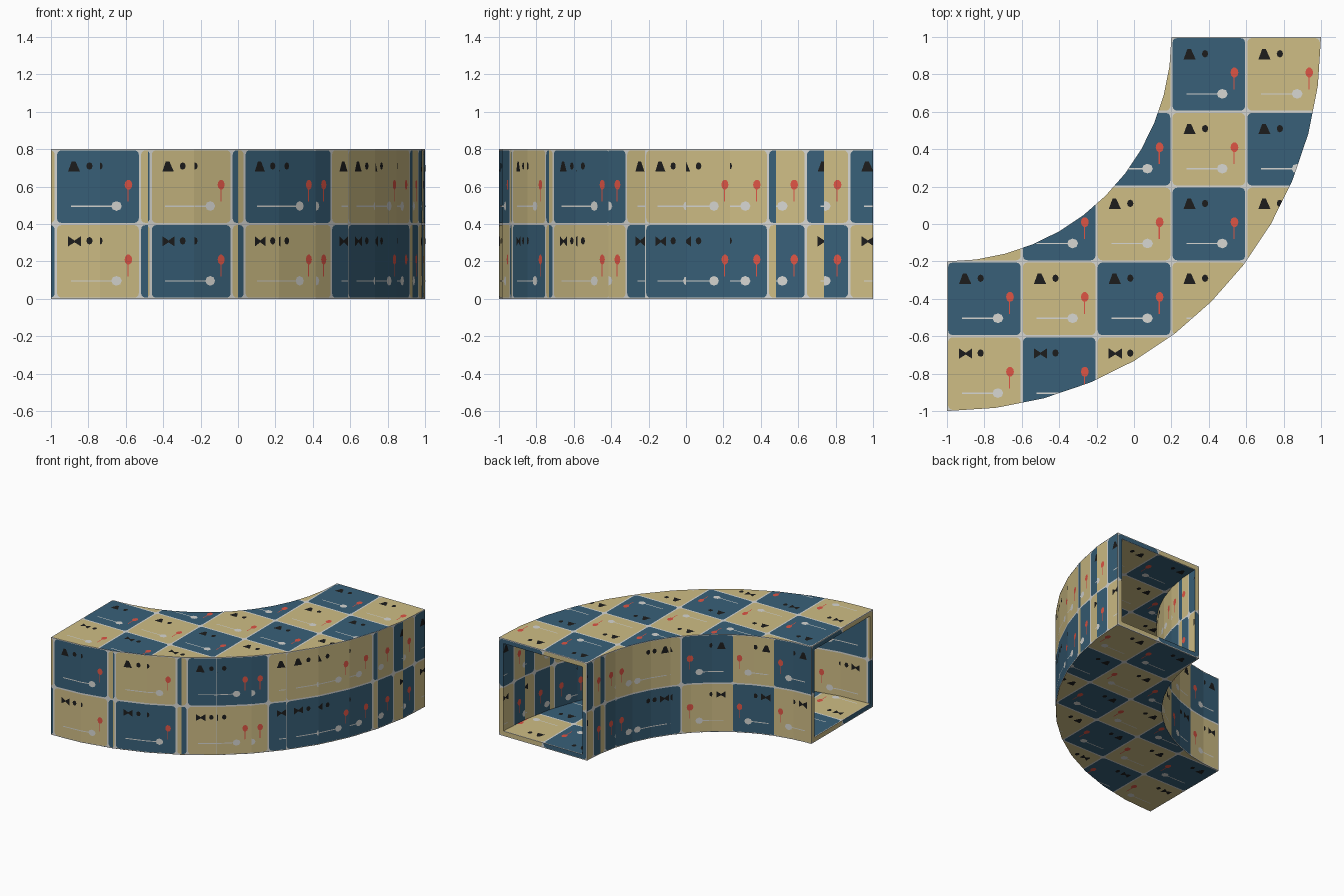
import bpy, bmesh, math
from mathutils import Vector

cube = bpy.data.objects.get("Cube")
if cube:
    bpy.data.objects.remove(cube, do_unlink=True)

# Main dimensions
SEGMENTS = 12
OUTER, INNER, HEIGHT, WALL = 2.0, 1.2, 0.8, 0.04
CENTRE = Vector((-1, 1, 0))
ORIGIN = Vector((-1, -0.6, 0.4))      # corner of the tile grid
CELL, GAP, ROUND = 0.4, 0.006, 0.024
X, Y, Z = Vector((1, 0, 0)), Vector((0, 1, 0)), Vector((0, 0, 1))


def material(name, colour):
    mat = bpy.data.materials.new(name)
    mat.use_nodes = True
    mat.diffuse_color = (*colour, 1)
    shader = mat.node_tree.nodes["Principled BSDF"]
    shader.inputs["Base Color"].default_value = (*colour, 1)
    shader.inputs["Roughness"].default_value = 0.8
    return mat


pale = material("pale grey", (0.68, 0.68, 0.65))
blue = material("slate blue", (0.04, 0.117, 0.19))
tan = material("sand", (0.62, 0.51, 0.235))
red = material("coral red", (0.74, 0.09, 0.06))
ink = material("ink black", (0.012, 0.012, 0.012))


# Flat shapes inside one tile, counter-clockwise
def ellipse(x, y, rx, ry, n=10):
    return [(x + rx * math.cos(math.tau * i / n), y + ry * math.sin(math.tau * i / n))
            for i in range(n)]


def rectangle(x0, y0, x1, y1):
    return [(x0, y0), (x1, y0), (x1, y1), (x0, y1)]


def rounded_tile():
    points = []
    near, far = GAP + ROUND, CELL - GAP - ROUND
    for k, (x, y) in enumerate(rectangle(near, near, far, far)):
        for s in range(4):
            a = math.pi + math.pi / 2 * (k + s / 3)
            points.append((x + ROUND * math.cos(a), y + ROUND * math.sin(a)))
    return points


TILE = rounded_tile()
PIN = [rectangle(0.332, 0.12, 0.338, 0.19), ellipse(0.337, 0.21, 0.021, 0.027)]
POINTER = [rectangle(0.08, 0.092, 0.25, 0.099), ellipse(0.272, 0.096, 0.029, 0.026, 8)]
# Abstract ink spots: a wedge, or a bow tie on the lower row, with a small dot
DOT = ellipse(0.18, 0.31, 0.017, 0.02, 8)
WEDGE = [[(0.065, 0.28), (0.13, 0.28), (0.105, 0.335), (0.085, 0.335)], DOT]
BOW_TIE = [[(0.065, 0.28), (0.1, 0.302), (0.1, 0.312), (0.065, 0.335)],
           [(0.1, 0.302), (0.135, 0.28), (0.135, 0.335), (0.1, 0.312)], DOT]


def area(poly):
    return sum(a[0] * b[1] - b[0] * a[1] for a, b in zip(poly, poly[1:] + poly[:1])) / 2


def clip(poly, window):
    """Trim a convex polygon to a convex counter-clockwise window."""
    for a, b in zip(window, window[1:] + window[:1]):
        def side(p):
            return (b[0] - a[0]) * (p[1] - a[1]) - (b[1] - a[1]) * (p[0] - a[0])
        kept = []
        for p, q in zip(poly, poly[1:] + poly[:1]):
            sp, sq = side(p), side(q)
            if sp >= 0:
                kept.append(p)
            if sp * sq < 0:
                f = sp / (sp - sq)
                kept.append((p[0] + f * (q[0] - p[0]), p[1] + f * (q[1] - p[1])))
        poly = kept
        if len(poly) < 3:
            return []
    return poly


names = {"duct_body": pale, "blue_tiles": blue, "sand_tiles": tan,
         "red_pins": red, "pale_pointers": pale, "ink_spots": ink}
meshes = {name: bmesh.new() for name in names}


def panel(quad, u_axis, v_axis, normal):
    """Add one flat wall piece with its tiles and markings."""
    body = meshes["duct_body"]
    body.faces.new([body.verts.new(p) for p in quad])
    window = [((p - ORIGIN).dot(u_axis), (p - ORIGIN).dot(v_axis)) for p in quad]
    if area(window) < 0:
        window.reverse()
    depth = (quad[0] - ORIGIN).dot(normal)
    flip = u_axis.cross(v_axis).dot(normal) < 0

    def plates(name, shapes, i, j, lift):
        for shape in shapes:
            poly = clip([(x + i * CELL, y + j * CELL) for x, y in shape], window)
            if len(poly) < 3 or area(poly) < 1e-6:
                continue
            if flip:
                poly.reverse()
            bm = meshes[name]
            bm.faces.new([bm.verts.new(ORIGIN + u_axis * u + v_axis * v
                                       + normal * (depth + lift)) for u, v in poly])

    us, vs = zip(*window)
    for i in range(math.floor(min(us) / CELL), math.floor(max(us) / CELL) + 1):
        for j in range(math.floor(min(vs) / CELL), math.floor(max(vs) / CELL) + 1):
            plates("sand_tiles" if (i + j) % 2 else "blue_tiles", [TILE], i, j, 0.001)
            plates("red_pins", PIN, i, j, 0.002)
            plates("pale_pointers", POINTER, i, j, 0.002)
            plates("ink_spots", BOW_TIE if j < 0 else WEDGE, i, j, 0.002)


def at(radius, step, z):
    t = math.pi / 2 * step / SEGMENTS
    return CENTRE + Vector((radius * math.sin(t), -radius * math.cos(t), z))


# Curved duct: four outside skins and four inside skins per segment
for k in range(SEGMENTS):
    a = math.pi / 2 * (k + 0.5) / SEGMENTS
    along = Vector((math.cos(a), math.sin(a), 0))
    outward = Vector((math.sin(a), -math.cos(a), 0))
    for inset, sign in ((0, 1), (WALL, -1)):
        ro, ri, low, high = OUTER - inset, INNER + inset, inset, HEIGHT - inset
        for r, n in ((ro, outward), (ri, -outward)):
            panel([at(r, k, low), at(r, k + 1, low), at(r, k + 1, high), at(r, k, high)],
                  along, Z, n * sign)
        for z, n in ((high, Z), (low, -Z)):
            panel([at(ri, k, z), at(ro, k, z), at(ro, k + 1, z), at(ri, k + 1, z)],
                  X, Y, n * sign)

# Open end frames
for step, u_axis, n in ((0, Y, -X), (SEGMENTS, X, Y)):
    outer = [at(r, step, z) for r, z in
             ((INNER, 0), (OUTER, 0), (OUTER, HEIGHT), (INNER, HEIGHT))]
    ri, ro, top = INNER + WALL, OUTER - WALL, HEIGHT - WALL
    inner = [at(r, step, z) for r, z in ((ri, WALL), (ro, WALL), (ro, top), (ri, top))]
    for s in range(4):
        e = (s + 1) % 4
        panel([outer[s], outer[e], inner[e], inner[s]], u_axis, Z, n)

# Finish the objects
body = meshes["duct_body"]
bmesh.ops.remove_doubles(body, verts=body.verts, dist=0.0005)
bmesh.ops.recalc_face_normals(body, faces=body.faces)
for name, bm in meshes.items():
    mesh = bpy.data.meshes.new(name)
    bm.to_mesh(mesh)
    bm.free()
    mesh.materials.append(names[name])
    bpy.context.collection.objects.link(bpy.data.objects.new(name, mesh))
